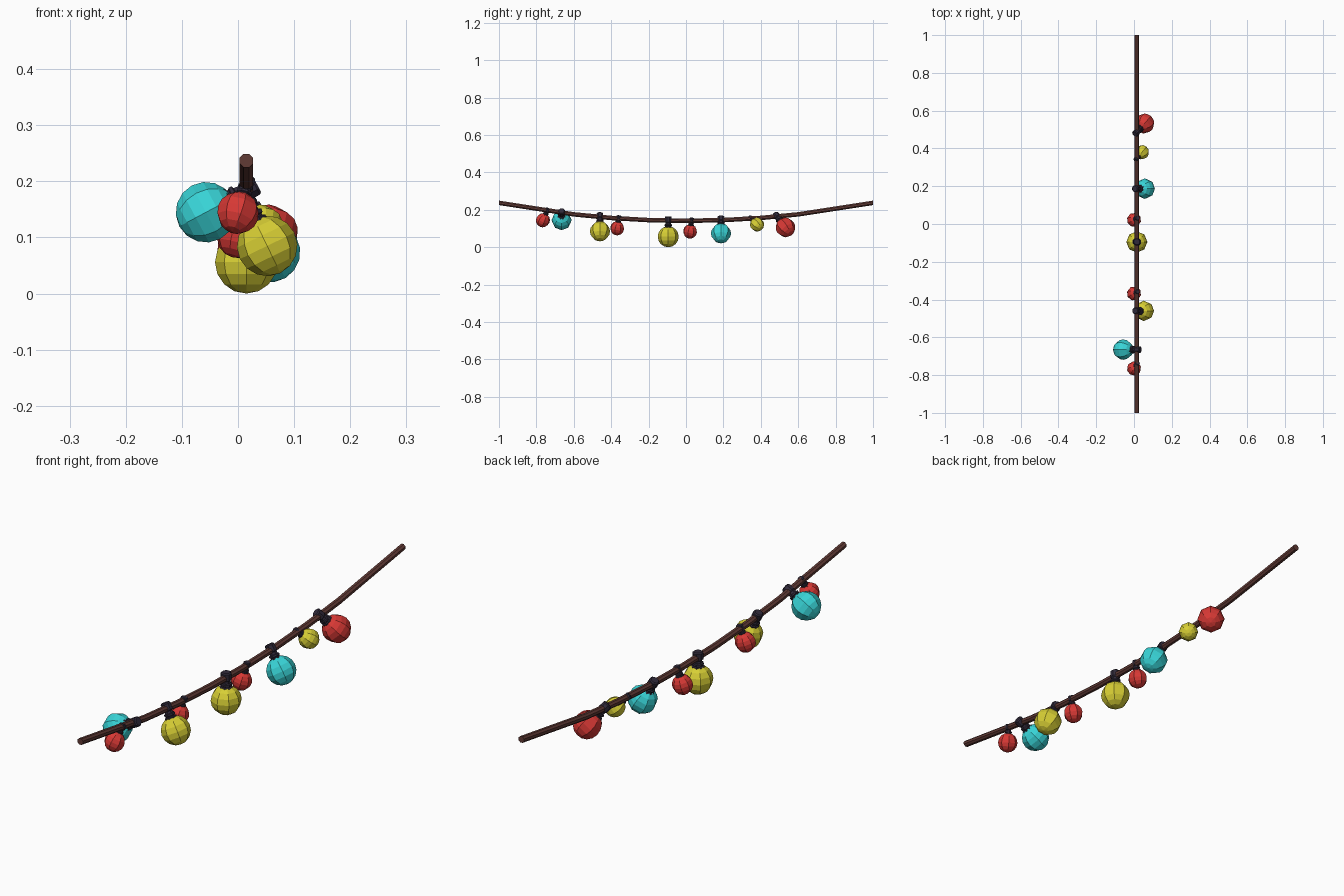
import bpy, bmesh, math
from mathutils import Vector

if "Cube" in bpy.data.objects:
    bpy.data.objects.remove(bpy.data.objects["Cube"])


def material(name, rgb):
    m = bpy.data.materials.new(name)
    m.diffuse_color = (*rgb, 1)
    m.use_nodes = True
    m.node_tree.nodes["Principled BSDF"].inputs["Base Color"].default_value = m.diffuse_color
    return m


brown = material("brown_wire", (0.12, 0.043, 0.036))
dark = material("dark_socket", (0.03, 0.023, 0.042))
colours = {
    "red": material("red", (0.68, 0.04, 0.035)),
    "yellow": material("yellow", (0.68, 0.62, 0.035)),
    "cyan": material("cyan", (0.04, 0.66, 0.68)),
}
WIRE_X = 0.015


def wire_z(y):
    return 0.141 + 0.096 * y * y


def skin(name, rings, mat):
    """Join rings of points into a closed, flat shaded solid."""
    bm = bmesh.new()
    loops = [[bm.verts.new(p) for p in ring] for ring in rings]
    n = len(loops[0])
    for a, b in zip(loops, loops[1:]):
        for i in range(n):
            j = (i + 1) % n
            bm.faces.new((a[i], a[j], b[j], b[i]))
    bm.faces.new(loops[0])
    bm.faces.new(loops[-1])
    bmesh.ops.recalc_face_normals(bm, faces=bm.faces)
    me = bpy.data.meshes.new(name)
    bm.to_mesh(me)
    bm.free()
    me.materials.append(mat)
    ob = bpy.data.objects.new(name, me)
    bpy.context.collection.objects.link(ob)
    return ob


def ring(c, u, v, r, n=8):
    return [c + u * (r * math.cos(math.tau * (i + 0.5) / n))
            + v * (r * math.sin(math.tau * (i + 0.5) / n)) for i in range(n)]


# sagging wire
ys = (-1, -0.6, -0.4, -0.2, 0, 0.2, 0.4, 0.6, 1)
skin("wire", [ring(Vector((WIRE_X, y, wire_z(y))), Vector((1, 0, 0)),
                   Vector((0, 0, 1)), 0.013) for y in ys], brown)

# socket profile: distance along axis from the wire, radius
PROFILE = [(-0.022, 0.015), (-0.018, 0.019), (0.006, 0.019), (0.010, 0.015),
           (0.018, 0.016), (0.020, 0.021), (0.026, 0.021), (0.028, 0.018),
           (0.031, 0.018), (0.033, 0.023), (0.042, 0.023)]

# colour, wire anchor y, bulb centre, bulb radius
LIGHTS = [
    ("red", -0.742, (0.0, -0.765, 0.144), 0.038),
    ("cyan", -0.665, (-0.057, -0.665, 0.145), 0.054),
    ("yellow", -0.460, (0.052, -0.460, 0.085), 0.054),
    ("red", -0.360, (0.0, -0.368, 0.101), 0.038),
    ("yellow", -0.095, (0.015, -0.095, 0.056), 0.056),
    ("red", 0.030, (0.0, 0.022, 0.084), 0.038),
    ("cyan", 0.187, (0.057, 0.187, 0.074), 0.054),
    ("yellow", 0.347, (0.042, 0.380, 0.121), 0.038),
    ("red", 0.487, (0.055, 0.532, 0.106), 0.053),
]

for k, (col, y, centre, r) in enumerate(LIGHTS, 1):
    anchor = Vector((WIRE_X, y, wire_z(y)))
    centre = Vector(centre)
    axis = (centre - anchor).normalized()
    side = Vector((0, 1, 0)).cross(axis).normalized()
    up = axis.cross(side)
    s = r / 0.054
    # socket clipped around the wire
    skin(f"socket_{k}", [ring(anchor + axis * (t * s), side, up, q * s)
                         for t, q in PROFILE], dark)
    # faceted bulb
    bpy.ops.mesh.primitive_uv_sphere_add(segments=8, ring_count=8, radius=r,
                                         location=centre)
    bulb = bpy.context.object
    bulb.name = f"bulb_{k}"
    bulb.rotation_euler = axis.to_track_quat("Z", "Y").to_euler()
    bulb.data.materials.append(colours[col])
